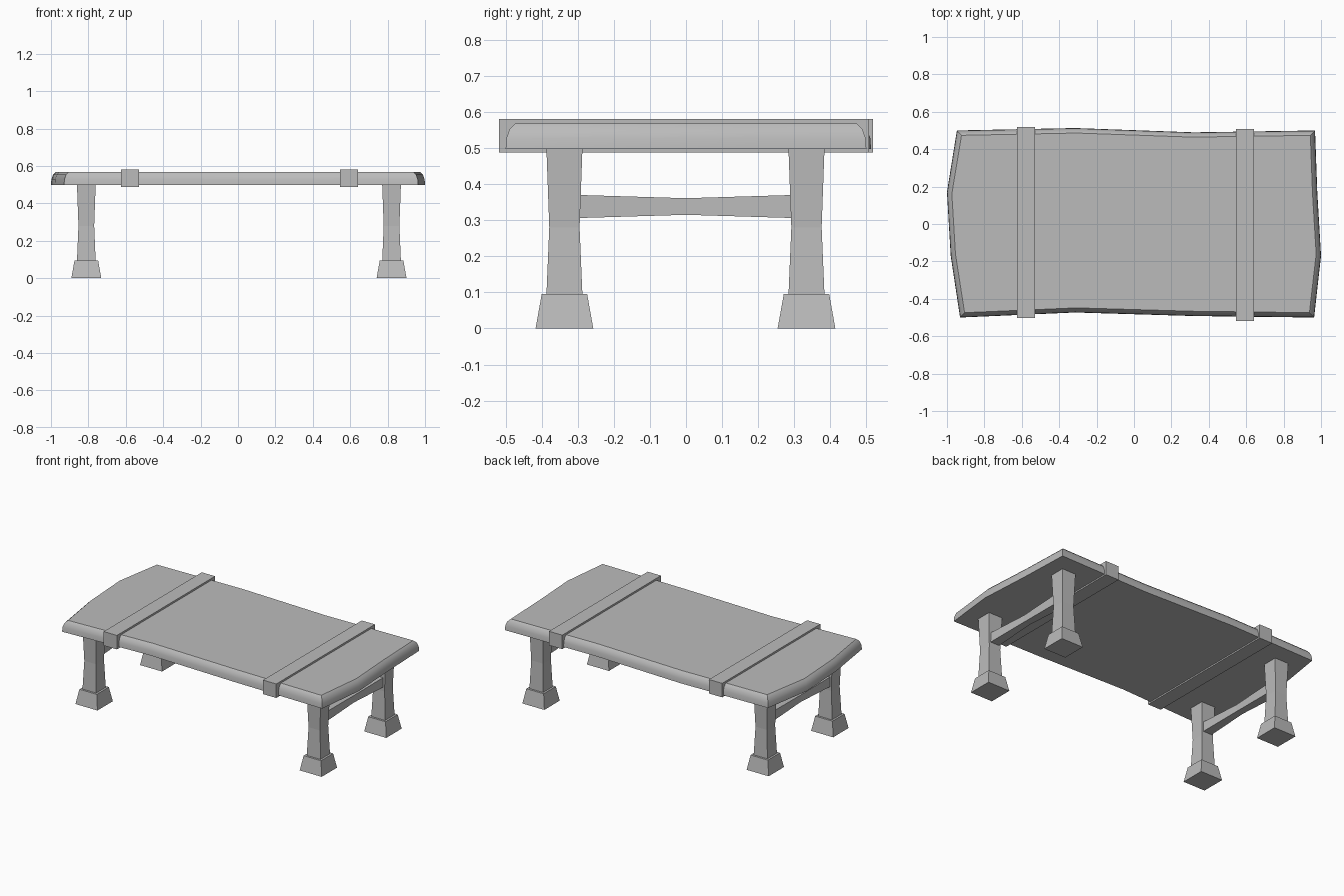
import bpy, bmesh, math

old = bpy.data.objects.get("Cube")
if old:
    bpy.data.objects.remove(old, do_unlink=True)

stone = bpy.data.materials.new("stone_grey")
GREY = (0.5, 0.5, 0.5, 1)
stone.use_nodes = True
stone.diffuse_color = GREY
stone.node_tree.nodes["Principled BSDF"].inputs["Base Color"].default_value = GREY


def loft(name, rings):
    """Skin a closed solid through matching rings of points."""
    bm = bmesh.new()
    loops = [[bm.verts.new(p) for p in ring] for ring in rings]
    n = len(loops[0])
    for a, b in zip(loops, loops[1:]):
        for i in range(n):
            j = (i + 1) % n
            bm.faces.new((a[i], a[j], b[j], b[i]))
    bm.faces.new(loops[0][::-1])
    bm.faces.new(loops[-1])
    bmesh.ops.recalc_face_normals(bm, faces=bm.faces)
    mesh = bpy.data.meshes.new(name)
    bm.to_mesh(mesh)
    bm.free()
    mesh.materials.append(stone)
    obj = bpy.data.objects.new(name, mesh)
    bpy.context.collection.objects.link(obj)
    return obj


def square(x, y, z, half):
    return [(x + sx * half, y + sy * half, z)
            for sx, sy in ((-1, -1), (1, -1), (1, 1), (-1, 1))]


# Uneven slab with a rounded upper rim
outline = [(-0.93, -0.5), (-0.315, -0.473), (0.32, -0.492), (0.963, -0.5),
           (1, -0.17), (0.98, 0.17), (0.968, 0.5),
           (0.32, 0.49), (-0.315, 0.513), (-0.947, 0.5),
           (-1, 0.17), (-0.98, -0.17)]


def slab_ring(inset, z):
    return [(x * (1 - inset), y * (1 - inset / 0.5), z) for x, y in outline]


slab = loft("table_top", [slab_ring(0, 0.497), slab_ring(0.002, 0.527),
                          slab_ring(0.011, 0.553), slab_ring(0.026, 0.568)])
bpy.context.view_layer.objects.active = slab
slab.select_set(True)
bpy.ops.object.shade_smooth_by_angle(angle=math.radians(35))
slab.select_set(False)

# Bands wrapped across the slab
for side, x, y0, y1 in (("right", -0.578, -0.502, 0.518),
                        ("left", 0.593, -0.518, 0.508)):
    w = 0.048
    loft(side + "_band", [[(x - w, y0, z), (x + w, y0, z),
                           (x + w, y1, z), (x - w, y1, z)]
                          for z in (0.488, 0.58)])

# Waisted legs on flared feet, joined by a slim stretcher at each end
for side, x in (("right", -0.811), ("left", 0.821)):
    for end, y in (("front", -0.337), ("back", 0.334)):
        tag = end + "_" + side
        loft(tag + "_foot", [square(x, y, 0, 0.08), square(x, y, 0.095, 0.063)])
        loft(tag + "_leg", [square(x, y, z, h) for z, h in
                            ((0.09, 0.05), (0.28, 0.042), (0.5, 0.05))])
    loft(side + "_stretcher",
         [[(x + sx * h, y, 0.338 + sz * h)
           for sx, sz in ((-1, -1), (1, -1), (1, 1), (-1, 1))]
          for y, h in ((-0.3, 0.032), (0, 0.023), (0.3, 0.032))])
